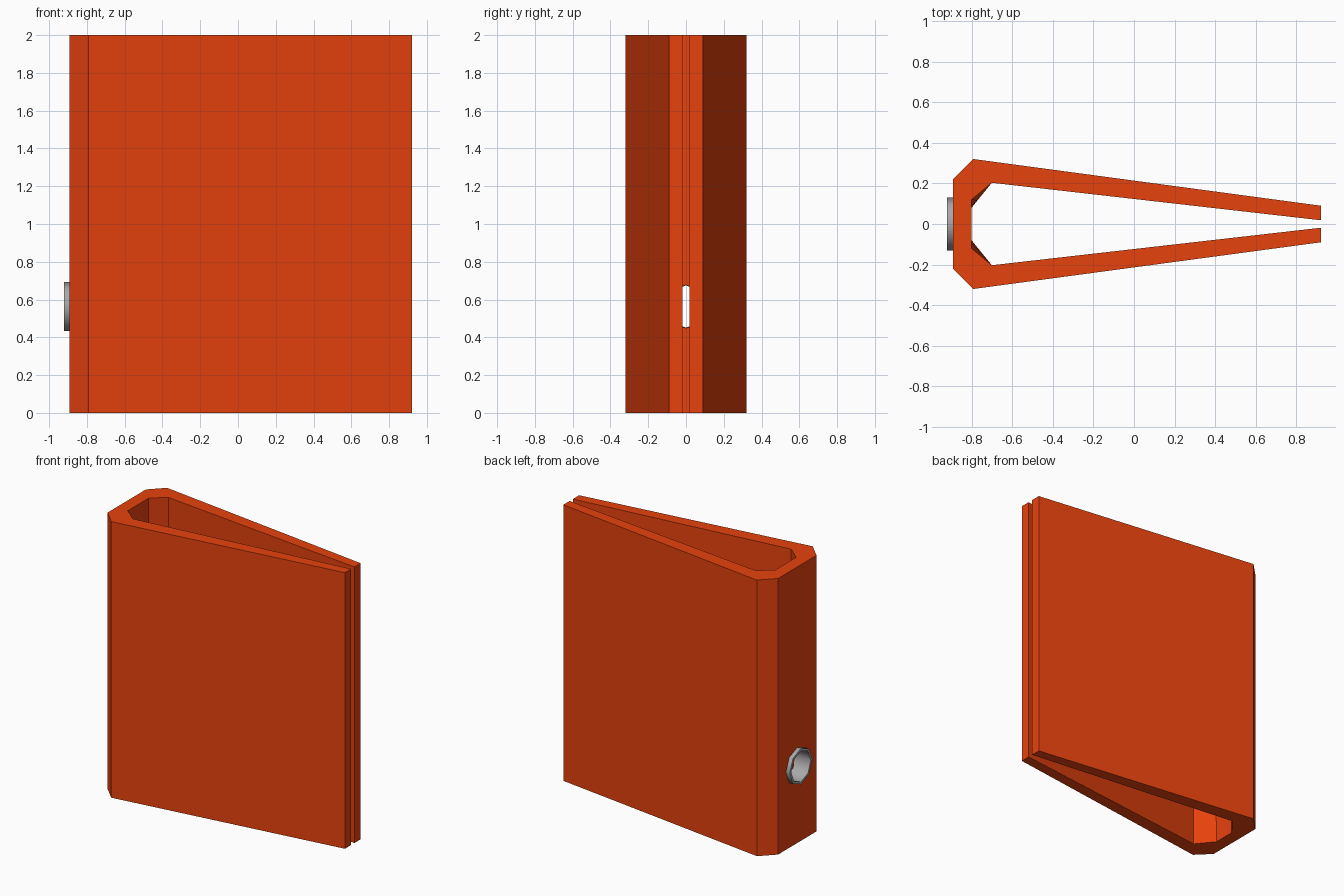
import bpy, bmesh, math

if "Cube" in bpy.data.objects:
    bpy.data.objects.remove(bpy.data.objects["Cube"])

SIDES, RING_Z = 8, 0.563


def material(name, color):
    m = bpy.data.materials.new(name)
    m.diffuse_color = color
    m.use_nodes = True
    m.node_tree.nodes["Principled BSDF"].inputs["Base Color"].default_value = m.diffuse_color
    return m


def add_object(name, bm, mat=None):
    bmesh.ops.recalc_face_normals(bm, faces=bm.faces)
    me = bpy.data.meshes.new(name)
    bm.to_mesh(me)
    bm.free()
    ob = bpy.data.objects.new(name, me)
    bpy.context.collection.objects.link(ob)
    if mat:
        me.materials.append(mat)
    return ob


def circle(bm, r, x):
    # Ring of points facing along x, one point at the top
    return [bm.verts.new((x, r * math.sin(a), RING_Z + r * math.cos(a)))
            for a in (2 * math.pi * i / SIDES for i in range(SIDES))]


def bridge(bm, a, b):
    n = len(a)
    for i in range(n):
        bm.faces.new((a[i], a[(i + 1) % n], b[(i + 1) % n], b[i]))


# Folder cover: half outline mirrored across y, inner spine narrows downwards
def outline(inner_y):
    outer = [(0.92, 0.09), (-0.792, 0.32), (-0.892, 0.22)]
    inner = [(-0.80, inner_y), (-0.70, 0.203), (0.92, 0.0185)]
    flip = lambda pts: [(x, -y) for x, y in reversed(pts)]
    return outer + flip(outer) + flip(inner) + inner


bm = bmesh.new()
low = [bm.verts.new((x, y, 0)) for x, y in outline(0.08)]
high = [bm.verts.new((x, y, 2)) for x, y in outline(0.12)]
bridge(bm, low, high)
for loop in (low, high):
    n = len(loop)
    for i in range(n // 2 - 1):
        bm.faces.new((loop[i], loop[i + 1], loop[n - 2 - i], loop[n - 1 - i]))
cover = add_object("folder_cover", bm, material("orange_red", (0.80, 0.054, 0.004, 1)))

# Finger hole cut through the spine
bm = bmesh.new()
a, b = circle(bm, 0.115, -1.0), circle(bm, 0.115, -0.74)
bridge(bm, a, b)
bm.faces.new(a)
bm.faces.new(b)
cutter = add_object("hole_cutter", bm)
cutter.hide_render = True
mod = cover.modifiers.new("finger_hole", 'BOOLEAN')
mod.operation = 'DIFFERENCE'
mod.object = cutter
mod.solver = 'EXACT'
bpy.context.view_layer.objects.active = cover
bpy.ops.object.modifier_apply(modifier=mod.name)
bpy.data.objects.remove(cutter)

# Metal ring lining the finger hole
bm = bmesh.new()
loops = [circle(bm, r, x) for r, x in
         ((0.13, -0.922), (0.13, -0.89), (0.112, -0.80), (0.112, -0.922))]
for i in range(4):
    bridge(bm, loops[i], loops[(i + 1) % 4])
ring = add_object("finger_ring", bm, material("grey_metal", (0.4, 0.4, 0.4, 1)))
bpy.context.view_layer.objects.active = ring
ring.select_set(True)
bpy.ops.object.shade_smooth_by_angle(angle=math.radians(50))
